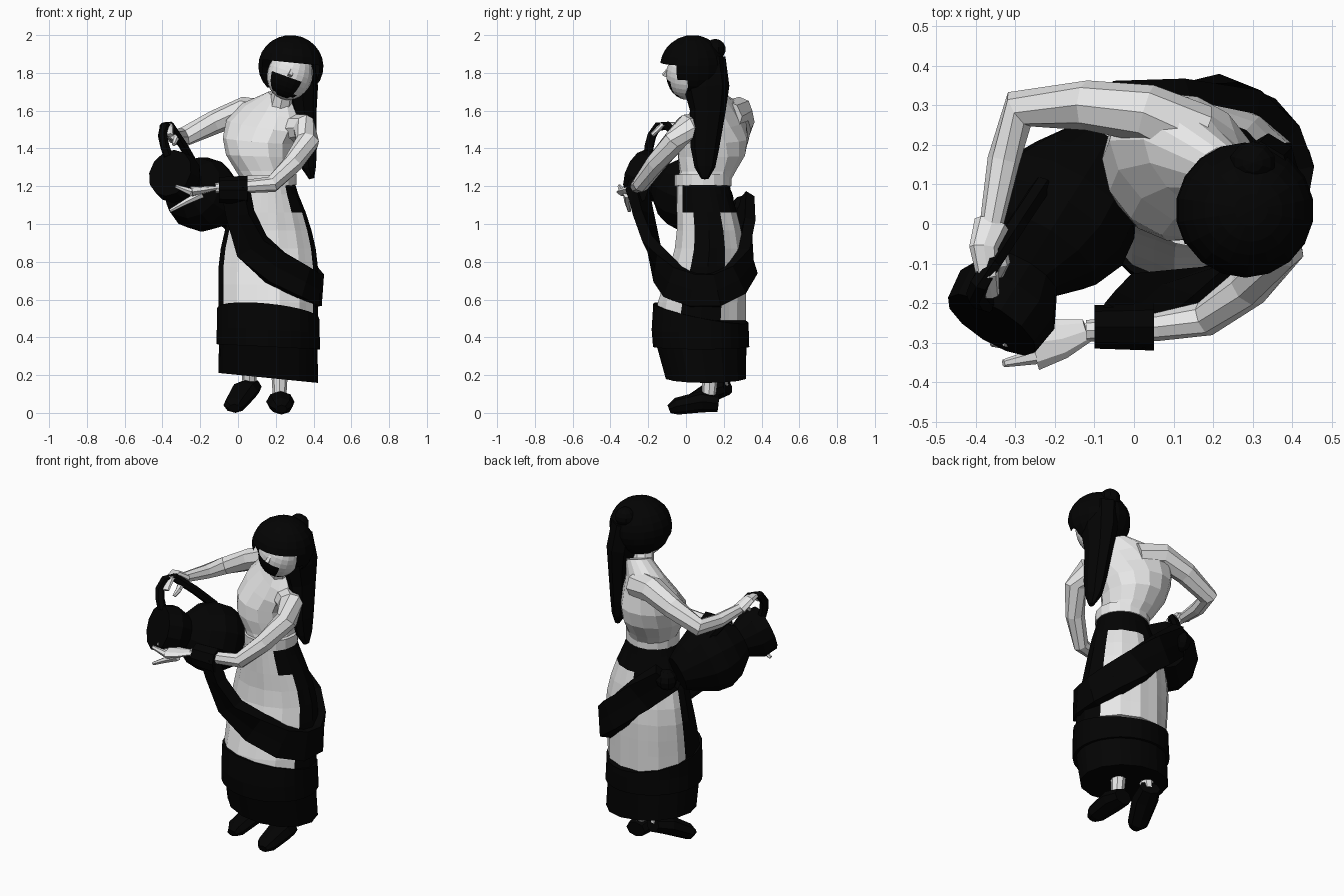
import bpy, bmesh, math
from mathutils import Vector, Matrix

cube = bpy.data.objects.get("Cube")
if cube:
    bpy.data.objects.remove(cube, do_unlink=True)


def material(name, value):
    mat = bpy.data.materials.new(name)
    mat.use_nodes = True
    colour = (value, value, value, 1)
    mat.diffuse_color = colour
    mat.node_tree.nodes["Principled BSDF"].inputs["Base Color"].default_value = colour
    return mat


PALE = material("pale_cloth", .8)
DARK = material("dark_cloth", .001)


def finish(name, bm, materials, rule=None):
    bmesh.ops.recalc_face_normals(bm, faces=bm.faces)
    if rule:
        for face in bm.faces:
            face.material_index = rule(face.calc_center_median())
    mesh = bpy.data.meshes.new(name)
    bm.to_mesh(mesh)
    bm.free()
    for mat in materials:
        mesh.materials.append(mat)
    ob = bpy.data.objects.new(name, mesh)
    bpy.context.collection.objects.link(ob)
    return ob


def loft(name, rings, materials, rule=None):
    bm = bmesh.new()
    rows = [[bm.verts.new(point) for point in ring] for ring in rings]
    for low, high in zip(rows, rows[1:]):
        for i in range(len(low)):
            bm.faces.new((low[i - 1], low[i], high[i], high[i - 1]))
    bm.faces.new(rows[0])
    bm.faces.new(rows[-1])
    return finish(name, bm, materials, rule)


def smooth(points):
    """Add a rounded midpoint between neighbouring path points."""
    pts = [Vector(p) for p in points]
    result = [pts[0]]
    for i in range(len(pts) - 1):
        before, after = pts[max(i - 1, 0)], pts[min(i + 2, len(pts) - 1)]
        middle = (pts[i] + pts[i + 1]) * 9 / 16 - (before + after) / 16
        result += [middle, pts[i + 1]]
    return result


def tangent(pts, i):
    return (pts[min(i + 1, len(pts) - 1)] - pts[max(i - 1, 0)]).normalized()


def sweep(name, path, radii, mat, flat=1, sides=8, ref=(0, 0, 1)):
    """Round or flattened tube; ref sets the flattened direction."""
    pts, rings = [Vector(p) for p in path], []
    for i, (centre, radius) in enumerate(zip(pts, radii)):
        along = tangent(pts, i)
        side = along.cross(Vector(ref)).normalized()
        up = side.cross(along) * flat
        angles = [math.tau * k / sides for k in range(sides)]
        rings.append([centre + (side * math.cos(a) + up * math.sin(a)) * radius for a in angles])
    return loft(name, rings, [mat])


def limb(name, path, start, end, mat, **options):
    """Tube that tapers evenly from start to end."""
    last = len(path) - 1
    radii = [start + (end - start) * i / last for i in range(last + 1)]
    return sweep(name, path, radii, mat, **options)


def oval(centre, width, depth, sides, yaw=0, tilt=0, pleat=0):
    ring = []
    for k in range(sides):
        angle = math.tau * k / sides
        fold = 1 + pleat * (-1) ** k
        u, v = width * fold * math.cos(angle), depth * fold * math.sin(angle)
        ring.append(Vector(centre) + Matrix.Rotation(yaw, 3, "Z") @ Vector((u, v, -tilt * u)))
    return ring


def ellipsoid(name, centre, radii, materials, segments, roll=0, rule=None, cut=None):
    bm = bmesh.new()
    bmesh.ops.create_uvsphere(bm, u_segments=segments, v_segments=segments * 3 // 4, radius=1)
    bmesh.ops.scale(bm, vec=radii, verts=bm.verts)
    if cut:
        doomed = [face for face in bm.faces if cut(face.calc_center_median())]
        bmesh.ops.delete(bm, geom=doomed, context="FACES")
    ob = finish(name, bm, materials, rule)
    ob.matrix_world = Matrix.Translation(centre) @ Matrix.Rotation(roll, 4, "Y")


# Skirt: pale front and back panels, dark sides and hips
def skirt_size(z):
    spread = math.sin(min(max(1.23 - z, 0) * 2, 1) * math.pi / 2)
    front = -.05 - .06 * (1 + math.cos(6 * min(z, .95) - 2.7))
    back = .22 + .1 * spread
    return (front + back) / 2, .13 * (1 + spread), (back - front) / 2


def skirt_ring(z, grow=0, tilt=0, pleat=0):
    y, width, depth = skirt_size(z)
    return oval((.16, y, z), width + grow, depth + grow, 28, tilt=tilt, pleat=pleat)


def skirt_colour(c):
    y, width, depth = skirt_size(c.z)
    angle = math.degrees(math.atan2((c.y - y) / depth, (c.x - .16) / width)) % 360
    low = c.z < 1.08
    front = 206 < angle < (334 if low else 309)
    back = low and 25 < angle < (167 if c.z < .92 else 90)
    return 0 if front or back else 1


loft("skirt", [skirt_ring(1.25 - .095 * i, pleat=.015 * (i > 1)) for i in range(9)],
     [PALE, DARK], skirt_colour)

# Dark hem in two tiers, its top edge rising to the front
top = skirt_ring(.53, .01, .1)
for point in top:
    point.z -= .2 * (point.y - .07)
loft("hem_upper", [top, skirt_ring(.44, .012, .05), skirt_ring(.35, .015, .05)], [DARK])
loft("hem_lower", [skirt_ring(.4, 0, .05), skirt_ring(.185, 0, .1, .015)], [DARK])

# Bodice, twisted towards the right shoulder, and belt
widths = (.13, .15, .18, .2, .22, .18, .07)
depths = (.13, .15, .18, .18, .14, .1, .07)
rings = []
for i, (width, depth) in enumerate(zip(widths, depths)):
    t = i / 6
    x = .17 + .06 * t * t - .07 * math.sin(math.pi * t)
    y = .09 + .06 * math.sin(math.pi * t * .8)
    rings.append(oval((x, y, 1.2 + .48 * t), width, depth, 14, -.2 - .6 * t, .35 * t * t))
loft("bodice", rings, [PALE])
loft("belt", [oval((.16, .09, z), .15, .15, 16, tilt=-.04) for z in (1.2, 1.26)], [PALE])
limb("neck", [(.22, .1, 1.6), (.25, .05, 1.74)], .065, .055, PALE, ref=(0, 1, 0))


# Head with a dark band over the mouth
def face_colour(c):
    return 1 if c.y < -.045 and -.085 < c.x < .065 and -.12 < c.z < -.02 else 0


ellipsoid("head", (.275, .01, 1.79), (.12, .115, .135), [PALE, DARK], 20, .35, face_colour)
limb("nose", [(.285, -.095, 1.82), (.275, -.115, 1.785)], .008, .016, PALE, sides=4)


# Hair cap open over the face, bun and long mane narrowing to a tail
def face_opening(c):
    face = c.y < -.01 and c.z < .035 and abs(c.x) < .145
    nape = c.z < -.12 and c.y < .04
    return face or nape


ellipsoid("hair_cap", (.28, .035, 1.835), (.175, .172, .165), [DARK], 18, .1, cut=face_opening)
ellipsoid("hair_bun", (.3, .155, 1.925), (.06, .055, .055), [DARK], 10)
sweep("hair_mane", [(.32, .09, 1.87), (.34, .11, 1.72), (.35, .115, 1.6), (.365, .1, 1.4),
                    (.375, .1, 1.3), (.39, .1, 1.24)],
      (.12, .12, .095, .075, .055, .02), DARK, flat=.7, ref=(1, 0, 0))

# Right arm raised to the jug handle
wrist = (-.36, 0, 1.48)
limb("right_arm", [(.16, .22, 1.57), (.03, .28, 1.6), (-.12, .3, 1.54), (-.29, .29, 1.46),
                   (-.33, .16, 1.46), wrist], .085, .03, PALE)
limb("right_hand", [wrist, (-.38, -.06, 1.52), (-.37, -.13, 1.52), (-.36, -.18, 1.47)],
     .045, .02, PALE, flat=.6)
limb("right_thumb", [wrist, (-.33, -.1, 1.45), (-.34, -.13, 1.42)], .025, .01, PALE, sides=6)

# Left arm reaching under the jug
wrist = (-.12, -.27, 1.19)
palm = (-.25, -.3, 1.17)
limb("left_arm", [(.24, .1, 1.5), (.35, 0, 1.51), (.37, -.06, 1.44), (.29, -.16, 1.32),
                  (.18, -.24, 1.21), (.06, -.26, 1.2), wrist], .08, .027, PALE)
limb("left_palm", [wrist, (-.18, -.29, 1.18), palm], .03, .07, PALE, flat=.4)
for i, name in enumerate(("index", "middle", "little")):
    spread = Vector((0, .035 - .035 * i, 0))
    tip = Vector((-.33, -.3, 1.2)) + spread * 1.5
    limb("left_finger_" + name, [Vector(palm) + spread, tip], .02, .01, PALE, sides=6)
limb("left_thumb", [(-.19, -.31, 1.16), (-.27, -.31, 1.12), (-.36, -.3, 1.07)],
     .024, .01, PALE, sides=6)

# Shawl looped from the left forearm round the left hip to the right hip
path = smooth([(-.02, -.26, 1.2), (.07, -.18, .88), (.34, -.07, .69), (.42, .16, .65),
               (.26, .33, .8), (-.08, .29, 1.1)])
rings = []
for i, point in enumerate(path):
    along = tangent(path, i)
    out = Vector((point.x - .16, point.y - .08, 0))
    out = (out - along * out.dot(along)).normalized() * .03
    across = along.cross(out).normalized() * (.075 if i < 2 else .095)
    rings.append([point + side * across + sign * out
                  for sign, sides in ((1, (-.9, 0, .9)), (-1, (1, 0, -1))) for side in sides])
loft("shawl", rings, [DARK])
limb("shawl_wrap", [(.05, -.26, 1.18), (-.1, -.26, 1.18)], .06, .055, DARK, flat=1.25)
ellipsoid("shawl_knot", (-.08, .3, 1.09), (.06, .06, .06), [DARK], 8)

# Jug with a flared mouth, held against the right hip
mouth, axis = Vector((-.36, -.255, 1.27)), Vector((.5, .8, -.33))
radii = (.13, .14, .1, .17, .2, .19, .15, .1)
sweep("jug", [mouth + axis * .08 * i for i in range(len(radii))], radii, DARK, sides=12)
limb("jug_handle", smooth([(-.37, -.2, 1.36), (-.4, -.18, 1.47), (-.36, -.1, 1.52),
                           (-.23, .1, 1.31)]), .025, .025, DARK, sides=6, ref=(.7, -.7, 0))

# Legs and shoes, right heel raised
for side, ankle, heel, toe in (
        ("left", (.22, .12, .07), (.22, .17, .05), (.23, -.05, .035)),
        ("right", (.06, .19, .14), (.07, .22, .14), (-.02, .01, .04))):
    knee = (ankle[0], .14, .4)
    limb(side + "_leg", [ankle, knee], .035, .055, PALE, ref=(0, 1, 0))
    sole = Vector(heel).lerp(Vector(toe), .4) + Vector((0, 0, .015))
    tip = Vector(toe) + Vector((0, -.04, -.015))
    sweep(side + "_shoe", [heel, sole, toe, tip], (.06, .075, .06, .03), DARK, flat=.75)
